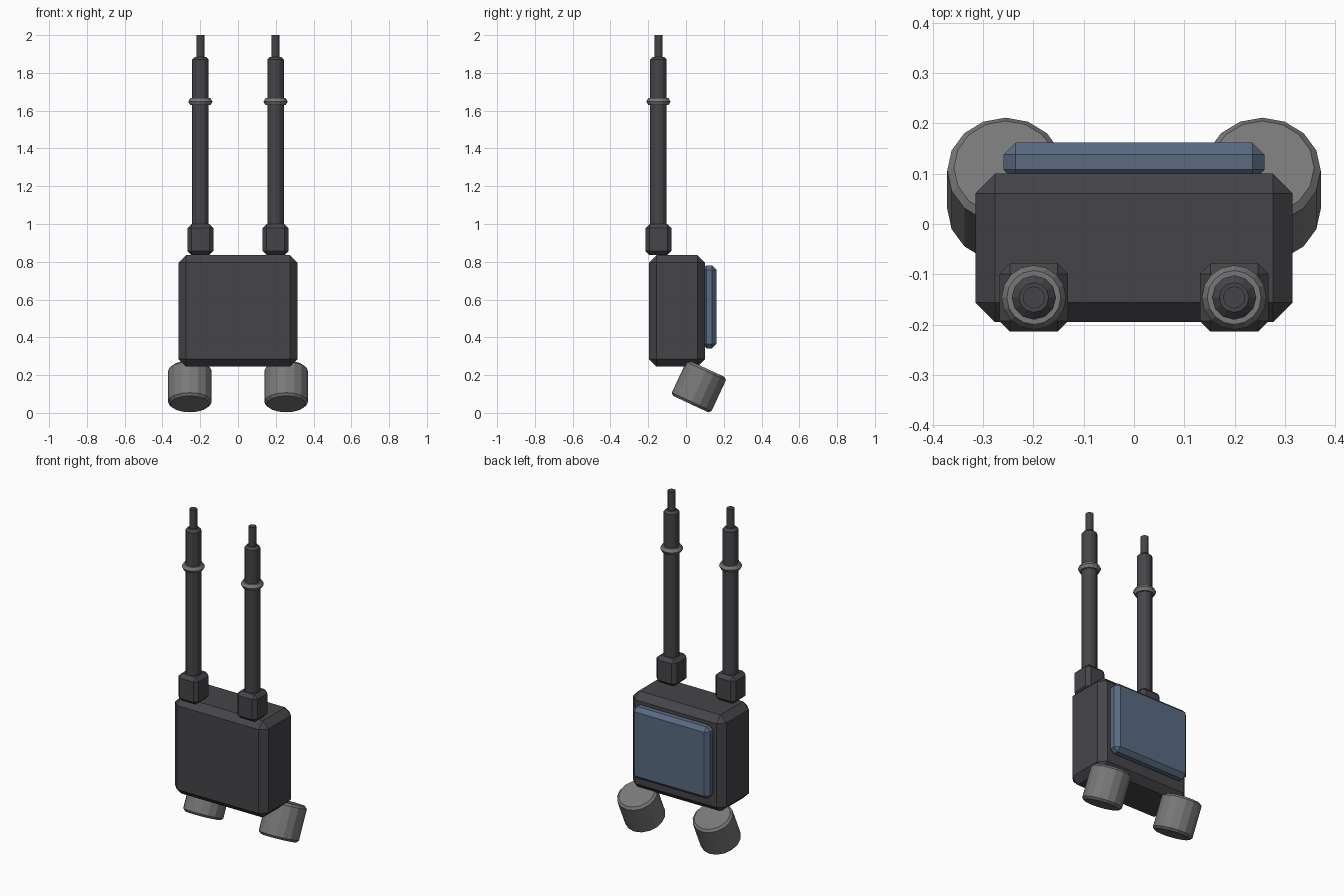
import bpy
import math

if "Cube" in bpy.data.objects:
    bpy.data.objects.remove(bpy.data.objects["Cube"], do_unlink=True)


def material(name, rgb):
    m = bpy.data.materials.new(name)
    m.use_nodes = True
    m.diffuse_color = (*rgb, 1)
    m.node_tree.nodes["Principled BSDF"].inputs["Base Color"].default_value = (*rgb, 1)
    return m


charcoal = material("charcoal", (0.06, 0.059, 0.066))
grey = material("mid grey", (0.19, 0.19, 0.19))
blue = material("slate blue", (0.1, 0.145, 0.22))


def finish(name, mat, chamfer=0):
    """Name and colour the new object, and chamfer its sharp edges."""
    ob = bpy.context.object
    ob.name = name
    ob.data.materials.append(mat)
    if chamfer:
        bevel = ob.modifiers.new("chamfer", 'BEVEL')
        bevel.width = chamfer
        bevel.segments = 1
        bevel.limit_method = 'ANGLE'
        bevel.angle_limit = math.radians(40)
    return ob


def box(name, mat, low, high, chamfer):
    bpy.ops.mesh.primitive_cube_add(
        size=1, location=[(a + b) / 2 for a, b in zip(low, high)])
    ob = finish(name, mat, chamfer)
    ob.scale = [b - a for a, b in zip(low, high)]
    bpy.ops.object.transform_apply(location=False, rotation=False, scale=True)


def cylinder(name, mat, centre, radius, depth, chamfer=0, sides=12, tilt=0):
    bpy.ops.mesh.primitive_cylinder_add(
        vertices=sides, radius=radius, depth=depth, location=centre,
        rotation=(tilt, 0, 0))
    finish(name, mat, chamfer)


# Pack body and padded back panel
box("pack_body", charcoal, (-0.315, -0.195, 0.245), (0.315, 0.1, 0.835), 0.039)
box("back_panel", blue, (-0.259, 0.084, 0.342), (0.259, 0.162, 0.78), 0.024)

for side, s in (("left", 1), ("right", -1)):
    x, y = s * 0.199, -0.146
    # Socket, rod, collar and tip of each mast
    box(side + "_socket", charcoal, (x - 0.068, y - 0.068, 0.835),
        (x + 0.068, y + 0.068, 1.0), 0.021)
    cylinder(side + "_mast", charcoal, (x, y, 1.43), 0.044, 0.91, 0.014)
    cylinder(side + "_mast_tip", charcoal, (x, y, 1.93), 0.022, 0.14)
    bpy.ops.mesh.primitive_torus_add(
        major_radius=0.043, minor_radius=0.021, major_segments=16,
        minor_segments=6, location=(x, y, 1.648))
    finish(side + "_collar", grey)
    # Tilted canister under the pack
    cylinder(side + "_canister", grey, (s * 0.255, 0.068, 0.14), 0.116, 0.206,
             0.013, 16, math.radians(-25))
